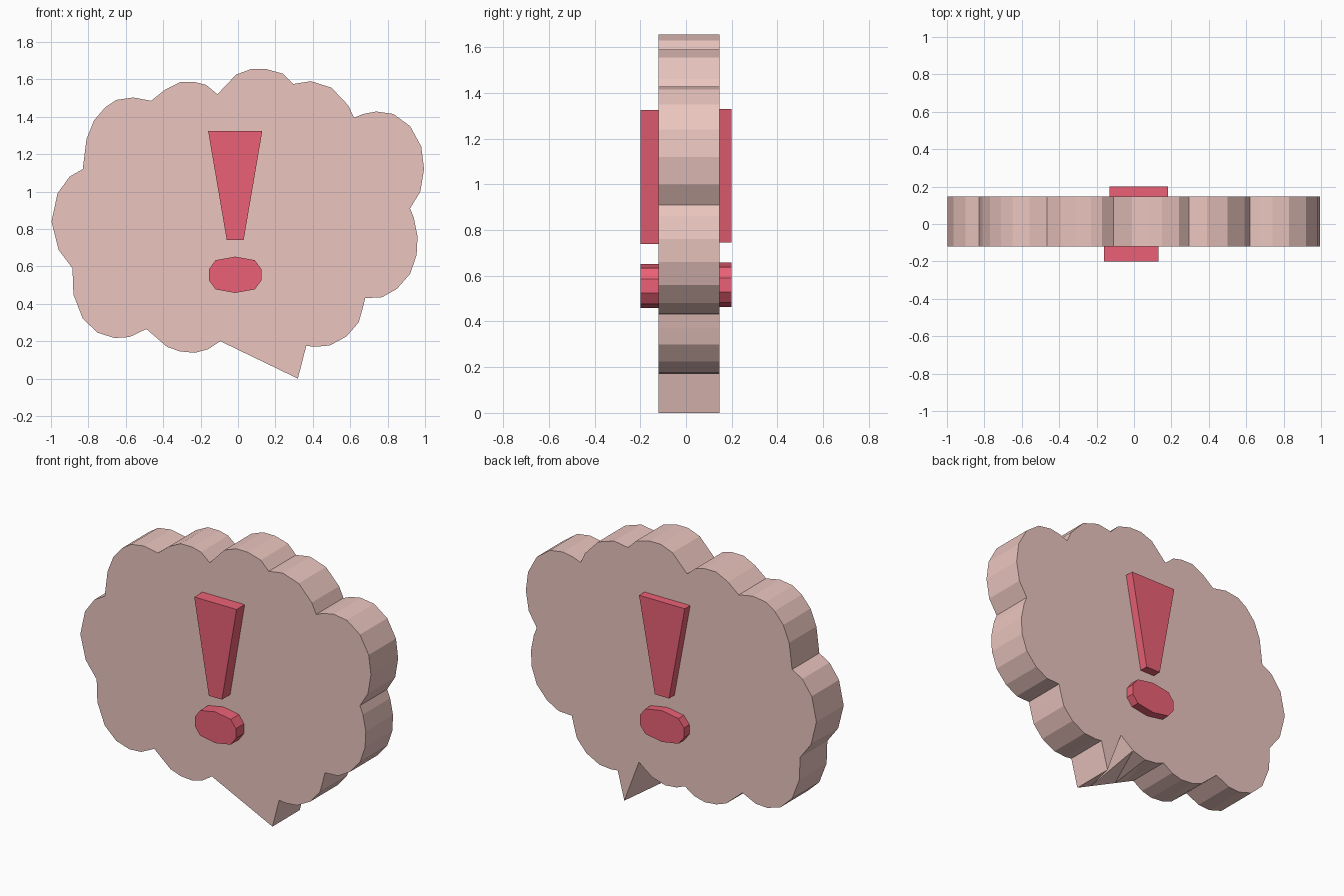
import bpy, bmesh

if "Cube" in bpy.data.objects:
    bpy.data.objects.remove(bpy.data.objects["Cube"])


def material(name, color):
    mat = bpy.data.materials.new(name)
    mat.diffuse_color = color
    mat.use_nodes = True
    mat.node_tree.nodes["Principled BSDF"].inputs["Base Color"].default_value = mat.diffuse_color
    return mat


def prism(name, front, back, y0, y1, mat):
    """Flat-faced solid joining a front outline to a back outline, given as (x, z)."""
    bm = bmesh.new()
    f = [bm.verts.new((x, y0, z)) for x, z in front]
    b = [bm.verts.new((x, y1, z)) for x, z in back]
    bm.faces.new(f)
    bm.faces.new(b[::-1])
    n = len(f)
    for i in range(n):
        j = (i + 1) % n
        bm.faces.new((f[i], b[i], b[j], f[j]))
    bmesh.ops.recalc_face_normals(bm, faces=bm.faces)
    # triangulate so the concave outline and sloped web stay clean
    bmesh.ops.triangulate(bm, faces=bm.faces[:])
    mesh = bpy.data.meshes.new(name)
    bm.to_mesh(mesh)
    bm.free()
    mesh.materials.append(mat)
    obj = bpy.data.objects.new(name, mesh)
    bpy.context.collection.objects.link(obj)
    return obj


pink = material("pale_pink", (0.83, 0.56, 0.52, 1))
red = material("red", (0.83, 0.12, 0.18, 1))

# Cloud outline, one row per lobe, each starting at a cusp
lobes = [
    [(.365, .175), (.41, .17), (.49, .177), (.58, .225), (.645, .30), (.665, .37)],
    [(.68, .43), (.77, .435), (.85, .48), (.92, .56), (.955, .66), (.96, .76), (.94, .86)],
    [(.92, .91), (.975, 1.0), (.995, 1.12), (.98, 1.24), (.92, 1.35), (.83, 1.415), (.74, 1.428), (.67, 1.415)],
    [(.62, 1.395), (.59, 1.46), (.5, 1.555), (.39, 1.59)],
    [(.295, 1.575), (.24, 1.63), (.15, 1.655), (.07, 1.655), (-.01, 1.625)],
    [(-.11, 1.52), (-.17, 1.57), (-.23, 1.585), (-.31, 1.585), (-.39, 1.545)],
    [(-.465, 1.485), (-.56, 1.503), (-.65, 1.49), (-.71, 1.45), (-.77, 1.38), (-.81, 1.28)],
    [(-.83, 1.12), (-.9, 1.08), (-.965, .99), (-.997, .84), (-.96, .69)],
    [(-.885, .59), (-.88, .45), (-.83, .32), (-.75, .245), (-.66, .217), (-.58, .222)],
    [(-.49, .265), (-.38, .17), (-.31, .145), (-.23, .138), (-.16, .157)],
]
outline = [p for lobe in lobes for p in lobe]

# Tail: a straight edge in front, a small lobe and notch behind
root, tip = (-.095, .2), (.32, 0)
back_edge = [(-.04, .178), (.04, .17), (.13, .197), (.22, .265)]
front_edge = []
for x, _ in back_edge:
    t = (x - root[0]) / (tip[0] - root[0])
    front_edge.append((x, root[1] * (1 - t)))
prism("speech_bubble", outline + [root] + front_edge + [tip],
      outline + [root] + back_edge + [tip], -.12, .147, pink)

# Exclamation mark on both faces: tapered bar and oval dot
bar = [(-.045, .74), (.045, .74), (.145, 1.325), (-.145, 1.325)]
dot = [(.14, -.03), (.14, .03), (.105, .078), (0, .097), (-.105, .078),
       (-.14, .03), (-.14, -.03), (-.105, -.078), (0, -.097), (.105, -.078)]
for side, cx, dz, sx, y0, y1 in (("front", -.015, 0, 1, -.2, -.12),
                                 ("back", .025, .005, 1.08, .147, .2)):
    bar_pts = [(cx + x * sx, z + dz) for x, z in bar]
    dot_pts = [(cx + x * sx, z + .555 + dz) for x, z in dot]
    prism(side + "_mark_bar", bar_pts, bar_pts, y0, y1, red)
    prism(side + "_mark_dot", dot_pts, dot_pts, y0, y1, red)
